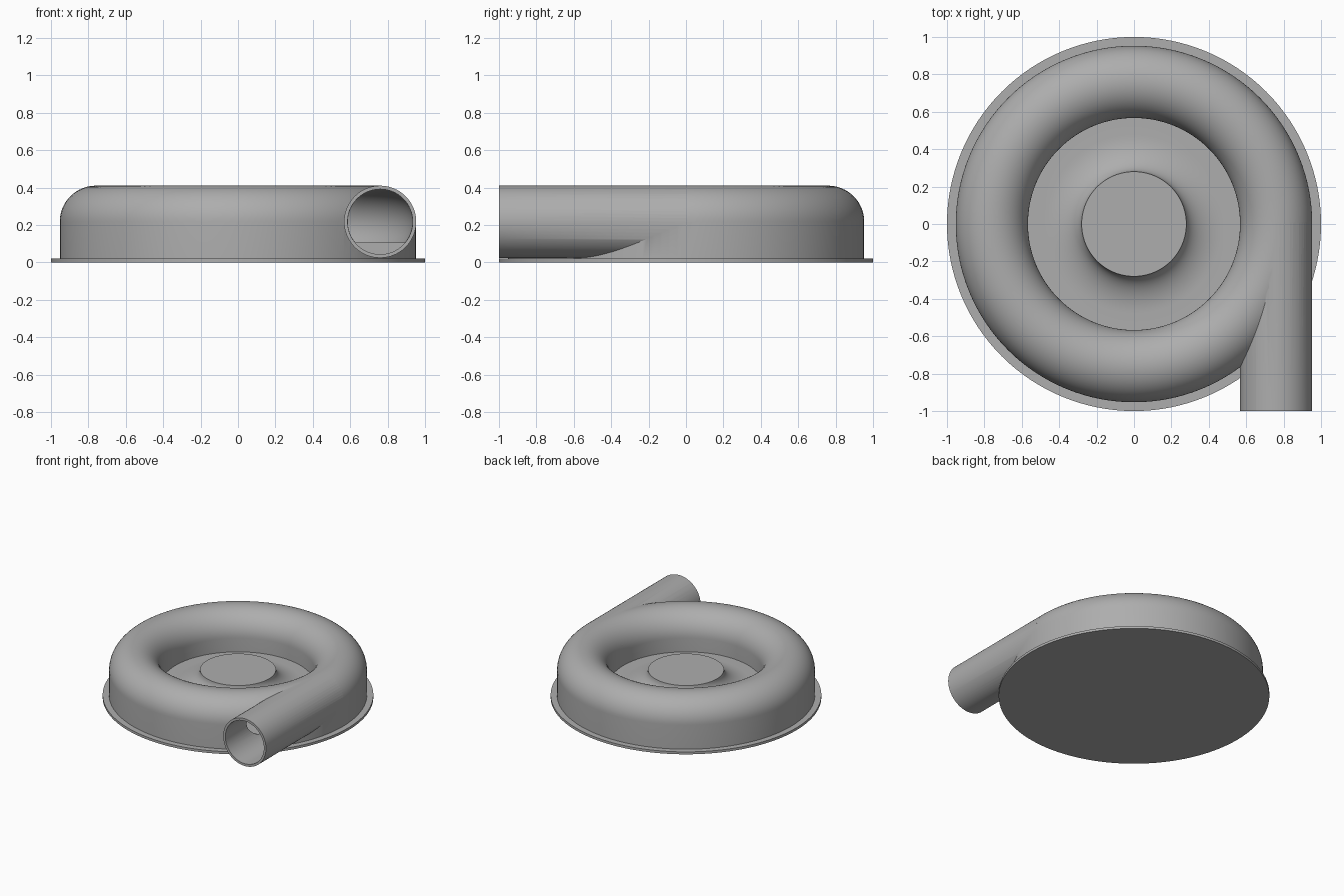
import bpy, bmesh, math
from mathutils import Matrix

cube = bpy.data.objects.get("Cube")
if cube:
    bpy.data.objects.remove(cube, do_unlink=True)

RING, TUBE, BORE = 0.76, 0.193, 0.173   # scroll radius, outer and inner tube radius
AXIS, FLOOR, HUB = 0.217, 0.105, 0.225  # heights
FLANGE, SEGMENTS = 0.02, 128

grey = bpy.data.materials.new("casing_grey")
grey.use_nodes = True
colour = (0.42, 0.42, 0.42, 1)
grey.diffuse_color = colour
grey.node_tree.nodes["Principled BSDF"].inputs["Base Color"].default_value = colour


def make_object(name, bm):
    bmesh.ops.remove_doubles(bm, verts=bm.verts, dist=1e-5)
    bmesh.ops.recalc_face_normals(bm, faces=bm.faces)
    mesh = bpy.data.meshes.new(name)
    bm.to_mesh(mesh)
    bm.free()
    mesh.materials.append(grey)
    obj = bpy.data.objects.new(name, mesh)
    bpy.context.collection.objects.link(obj)
    return obj


def revolve(name, profile, closed=False):
    bm = bmesh.new()
    verts = [bm.verts.new((r, 0, z)) for r, z in profile]
    edges = [bm.edges.new(pair) for pair in zip(verts, verts[1:])]
    if closed:
        edges.append(bm.edges.new((verts[-1], verts[0])))
    bmesh.ops.spin(bm, geom=verts + edges, cent=(0, 0, 0), axis=(0, 0, 1),
                   angle=math.tau, steps=SEGMENTS, use_merge=False)
    return make_object(name, bm)


def arc(cx, cz, rx, rz, start, end, steps):
    angles = [math.radians(start + (end - start) * i / steps) for i in range(steps + 1)]
    return [(cx + rx * math.cos(a), cz + rz * math.sin(a)) for a in angles]


def cylinder_y(name, radius, y0, y1):
    bm = bmesh.new()
    place = Matrix.Translation((RING, (y0 + y1) / 2, AXIS)) @ Matrix.Rotation(math.pi / 2, 4, "X")
    bmesh.ops.create_cone(bm, cap_ends=True, segments=64, radius1=radius, radius2=radius,
                          depth=y1 - y0, matrix=place)
    return make_object(name, bm)


def combine(target, other, operation):
    mod = target.modifiers.new(operation.lower(), "BOOLEAN")
    mod.object, mod.operation, mod.solver = other, operation, "EXACT"
    bpy.context.view_layer.objects.active = target
    bpy.ops.object.modifier_apply(modifier=mod.name)
    bpy.data.objects.remove(other, do_unlink=True)


# Casing: flange, skirt, rounded scroll, floor and flared hub in one profile
profile = [(0, 0), (1, 0), (1, FLANGE), (RING + TUBE, FLANGE)]
profile += arc(RING, AXIS, TUBE, TUBE, 0, 180, 32)
profile += [(RING - TUBE, FLOOR)]
profile += arc(0.48, HUB, 0.2, HUB - FLOOR, 270, 180, 14)
profile += [(0, HUB)]
casing = revolve("scroll_casing", profile)

# Tangential outlet pipe
combine(casing, cylinder_y("outlet_pipe", TUBE, -1, 0.01), "UNION")

# Hollow scroll passage with a flat floor, then the pipe bore
dip = math.degrees(math.asin((AXIS - FLOOR) / BORE))
passage = revolve("passage", arc(RING, AXIS, BORE, BORE, -dip, 180 + dip, 40), closed=True)
combine(casing, passage, "DIFFERENCE")
combine(casing, cylinder_y("bore", BORE + 0.001, -1.1, 0), "DIFFERENCE")

bpy.ops.object.select_all(action="DESELECT")
casing.select_set(True)
bpy.context.view_layer.objects.active = casing
bpy.ops.object.shade_smooth_by_angle(angle=math.radians(30))
